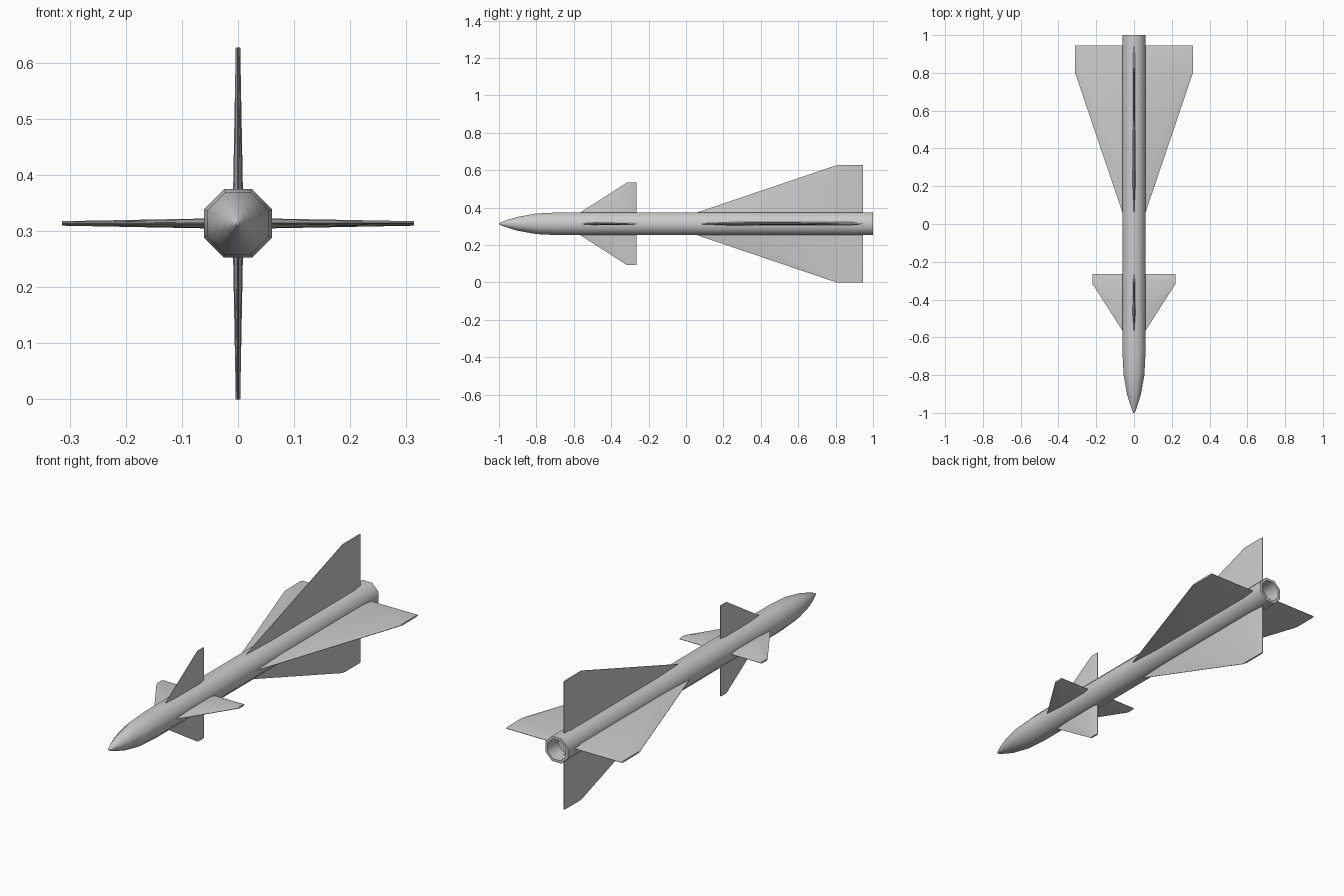
import bpy, bmesh, math
from mathutils import Matrix

if "Cube" in bpy.data.objects:
    bpy.data.objects.remove(bpy.data.objects["Cube"])

CZ = 0.3135  # height of the long axis


def finish(bm, name, angle=60):
    bmesh.ops.recalc_face_normals(bm, faces=bm.faces)
    me = bpy.data.meshes.new(name)
    bm.to_mesh(me)
    bm.free()
    ob = bpy.data.objects.new(name, me)
    bpy.context.collection.objects.link(ob)
    ob.location.z = CZ
    bpy.ops.object.select_all(action='DESELECT')
    ob.select_set(True)
    bpy.context.view_layer.objects.active = ob
    bpy.ops.object.shade_smooth_by_angle(angle=math.radians(angle))
    return ob


def body(profile, sides=8):
    # lofted octagon rings along y; radius is measured to the flats
    bm = bmesh.new()
    rings = []
    for y, r in profile:
        rc = r / math.cos(math.pi / sides)
        rings.append([bm.verts.new((rc * math.cos(a), y, rc * math.sin(a)))
                      for a in [(i + 0.5) * 2 * math.pi / sides for i in range(sides)]])
    for a, b in zip(rings, rings[1:]):
        for i in range(sides):
            j = (i + 1) % sides
            bm.faces.new((a[i], a[j], b[j], b[i]))
    bm.faces.new(rings[0])
    bm.faces.new(rings[-1])
    return finish(bm, "body")


def fin(name, root, tip, angle):
    # section: leading edge, thick front, thick back, trailing edge
    bm = bmesh.new()
    loops = []
    for r, (le, y1, y2, te), edge, half in (root, tip):
        pts = [(le, edge), (y1, half), (y2, half), (te, edge),
               (te, -edge), (y2, -half), (y1, -half), (le, -edge)]
        loops.append([bm.verts.new((t, y, r)) for y, t in pts])
    a, b = loops
    for i in range(8):
        j = (i + 1) % 8
        bm.faces.new((a[i], a[j], b[j], b[i]))
    bm.faces.new(a)
    bm.faces.new(b)
    bm.transform(Matrix.Rotation(angle, 4, 'Y'))
    return finish(bm, name, 40)


# Body with pointed nose and hollow exhaust
body([(-1.0, 0.003), (-0.985, 0.010), (-0.95, 0.022), (-0.90, 0.037),
      (-0.80, 0.055), (-0.68, 0.061), (1.0, 0.061), (1.0, 0.049), (0.92, 0.046)])

# Four small front fins and four large rear fins
for k in range(4):
    a = k * math.pi / 2
    fin(f"front_fin_{k + 1}",
        (0.045, (-0.59, -0.49, -0.30, -0.265), 0.001, 0.008),
        (0.221, (-0.315, -0.305, -0.275, -0.265), 0.001, 0.004), a)
    fin(f"rear_fin_{k + 1}",
        (0.045, (0.013, 0.20, 0.885, 0.945), 0.001, 0.009),
        (0.3135, (0.805, 0.825, 0.93, 0.945), 0.001, 0.004), a)
